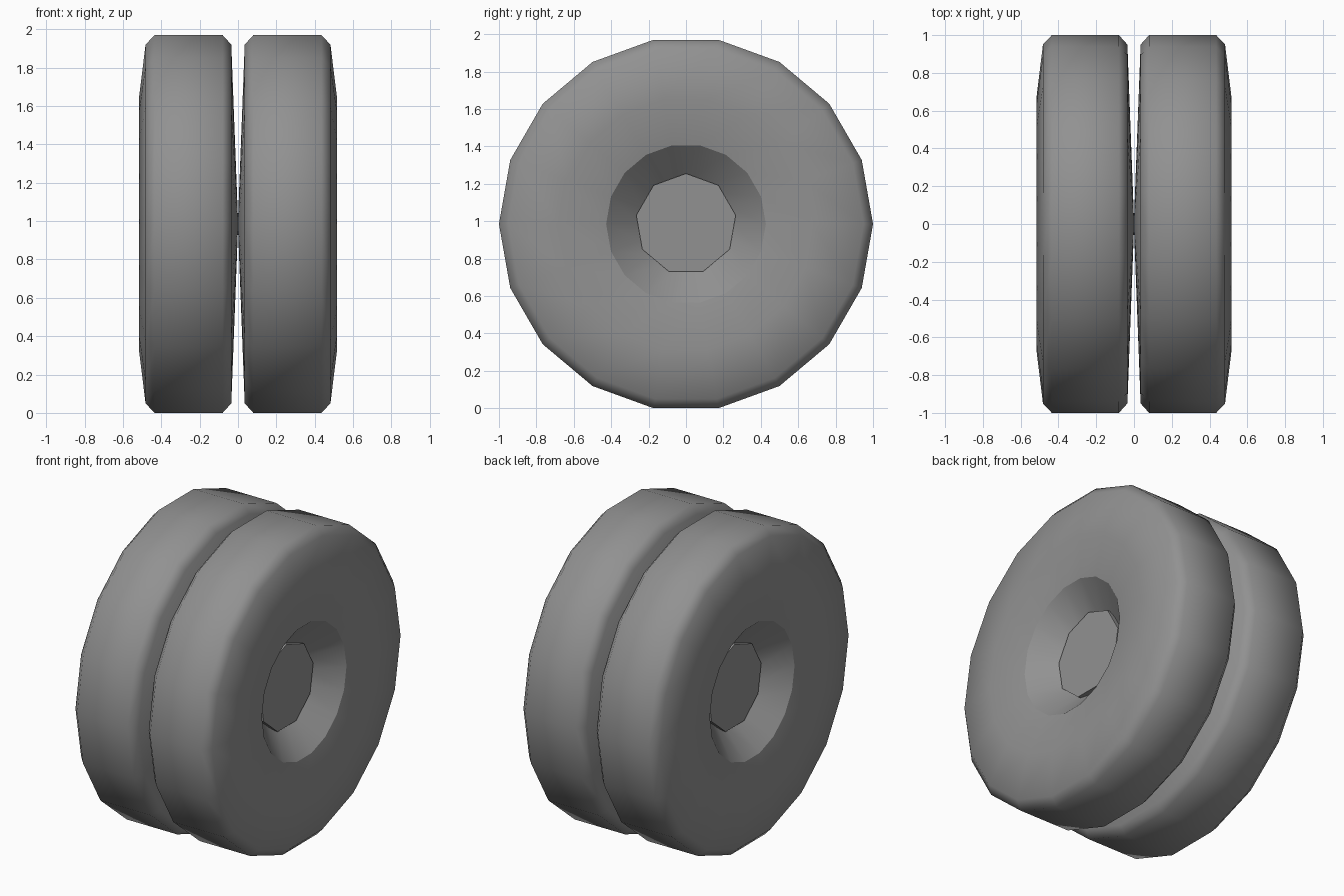
import bpy, bmesh, math

cube = bpy.data.objects.get("Cube")
if cube:
    bpy.data.objects.remove(cube, do_unlink=True)

CENTER_Z = 0.985


def material(name, value):
    mat = bpy.data.materials.new(name)
    mat.use_nodes = True
    color = (value, value, value, 1)
    mat.diffuse_color = color
    mat.node_tree.nodes["Principled BSDF"].inputs["Base Color"].default_value = color
    return mat


grey = material("grey", 0.285)


def lathe(name, profile, sides, start=0.0, smooth=True, sharp=()):
    """Revolve (x, radius) points around the x axis and cap both ends."""
    bm = bmesh.new()
    rings = []
    for x, r in profile:
        angles = [start + math.tau * i / sides for i in range(sides)]
        rings.append([bm.verts.new((x, r * math.cos(a), r * math.sin(a))) for a in angles])
    for a, b in zip(rings, rings[1:]):
        for i in range(sides):
            j = (i + 1) % sides
            bm.faces.new((a[i], a[j], b[j], b[i])).smooth = smooth
    for ring in (rings[0], rings[-1]):
        bm.faces.new(ring)
    # Crisp creases around chosen rings and both caps
    for k in (0, len(rings) - 1, *sharp):
        for i in range(sides):
            bm.edges.get((rings[k][i], rings[k][(i + 1) % sides])).smooth = False
    bmesh.ops.recalc_face_normals(bm, faces=bm.faces)
    mesh = bpy.data.meshes.new(name)
    bm.to_mesh(mesh)
    bm.free()
    mesh.materials.append(grey)
    obj = bpy.data.objects.new(name, mesh)
    obj.location.z = CENTER_Z
    bpy.context.collection.objects.link(obj)
    return obj


# Tyre section: inner cone, chamfered tread, dished outer wall, hub recess
tyre = [(0.001, 0.05), (0.035, 0.95), (0.08, 1.0), (0.435, 1.0),
        (0.482, 0.95), (0.515, 0.68), (0.467, 0.427), (0.31, 0.255)]
hub = [(0.05, 0.27), (0.345, 0.27)]

for side, label in ((1, "left"), (-1, "right")):
    lathe(label + "_wheel", [(side * x, r) for x, r in tyre], 18, sharp=(6,))
    # Hub end showing inside the recess
    lathe(label + "_hub", [(side * x, r) for x, r in hub], 9,
          start=math.pi / 2, smooth=False)
